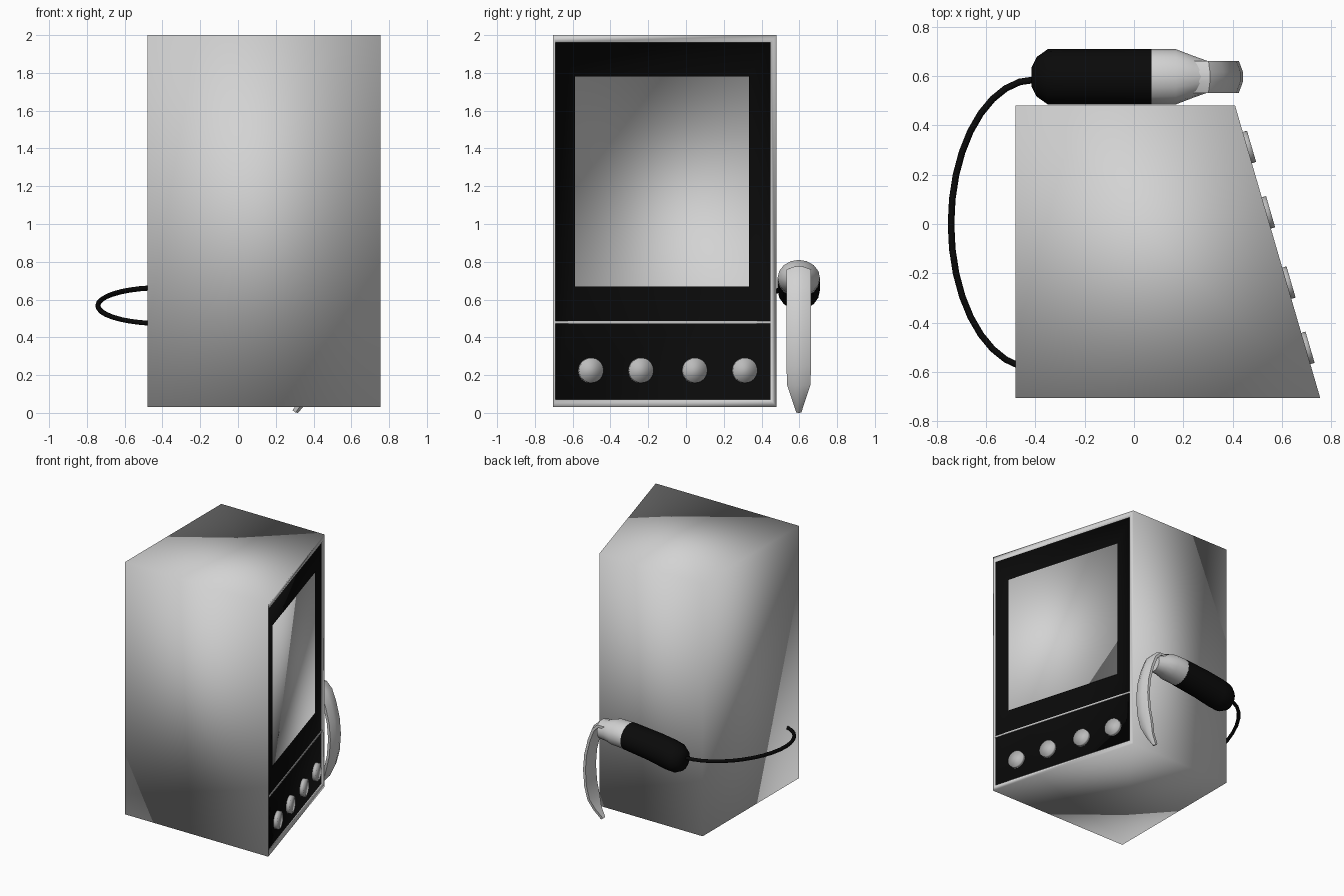
import bpy, bmesh, math
from mathutils import Vector, Matrix

cube = bpy.data.objects.get("Cube")
if cube:
    bpy.data.objects.remove(cube, do_unlink=True)


def material(name, value):
    m = bpy.data.materials.new(name)
    m.use_nodes = True
    colour = (value, value, value, 1)
    m.diffuse_color = colour
    m.node_tree.nodes["Principled BSDF"].inputs["Base Color"].default_value = colour
    return m


LIGHT = material("light grey", 0.65)
BLACK = material("black", 0.003)
STEEL = material("knob grey", 0.5)


def finish(name, bm, mats, angle=None):
    """Turn a bmesh into a smooth shaded object."""
    bmesh.ops.recalc_face_normals(bm, faces=bm.faces)
    for f in bm.faces:
        f.smooth = True
    mesh = bpy.data.meshes.new(name)
    bm.to_mesh(mesh)
    bm.free()
    for m in mats:
        mesh.materials.append(m)
    ob = bpy.data.objects.new(name, mesh)
    bpy.context.collection.objects.link(ob)
    if angle:
        bpy.ops.object.select_all(action='DESELECT')
        ob.select_set(True)
        bpy.context.view_layer.objects.active = ob
        bpy.ops.object.shade_smooth_by_angle(angle=math.radians(angle))
    return ob


def bridge(bm, a, b, mat=0):
    for i in range(len(a)):
        j = (i + 1) % len(a)
        bm.faces.new((a[i], a[j], b[j], b[i])).material_index = mat


def loft(bm, rings):
    loops = [[bm.verts.new(p) for p in ring] for ring in rings]
    for a, b in zip(loops, loops[1:]):
        bridge(bm, a, b)
    bm.faces.new(loops[0])
    bm.faces.new(loops[-1])


# Slanted control face of the monitor
BACK, FRONT, SIDE, LOW, HIGH = 0.48, -0.705, -0.48, 0.03, 2.0
SLOPE = 0.345 / 1.185
NORMAL = Vector((1, SLOPE, 0)).normalized()


def on_face(y, z, out=0):
    return Vector((0.41 + (BACK - y) * SLOPE, y, z)) + NORMAL * out


def face_loop(bm, y0, y1, z0, z1, out=0):
    corners = ((y0, z0), (y1, z0), (y1, z1), (y0, z1))
    return [bm.verts.new(on_face(y, z, out)) for y, z in corners]


# Monitor case with a recessed black panel and a recessed screen
bm = bmesh.new()
panel, screen = (-0.69, 0.45, 0.07, 1.96), (-0.585, 0.34, 0.67, 1.78)
outer = face_loop(bm, FRONT, BACK, LOW, HIGH)
loops = [outer, face_loop(bm, *panel), face_loop(bm, *panel, -0.01),
         face_loop(bm, *screen, -0.01), face_loop(bm, *screen, -0.02)]
for a, b, mat in zip(loops, loops[1:], (0, 0, 1, 1)):
    bridge(bm, a, b, mat)
bm.faces.new(loops[-1])
far = [bm.verts.new((SIDE, v.co.y, v.co.z)) for v in outer]
bridge(bm, far, outer)
bm.faces.new(far)
finish("monitor_case", bm, [LIGHT, BLACK])

# Thin divider between screen and controls
bm = bmesh.new()
loft(bm, [[on_face(y, z, out) for y, z in
           ((-0.69, 0.474), (0.45, 0.474), (0.45, 0.487), (-0.69, 0.487))]
          for out in (-0.012, -0.004)])
finish("panel_divider", bm, [LIGHT], 30)

# Row of control knobs
for n, y in enumerate((-0.505, -0.24, 0.045, 0.31)):
    bm = bmesh.new()
    place = Matrix.Translation(on_face(y, 0.225, 0.004)) @ \
        NORMAL.to_track_quat('Z', 'Y').to_matrix().to_4x4()
    bmesh.ops.create_cone(bm, cap_ends=True, segments=32, radius1=0.066,
                          radius2=0.066, depth=0.028, matrix=place)
    finish(f"knob_{n + 1}", bm, [STEEL])

# Handle: elliptical rings along x, each (x, centre z, y radius, z radius)
HAND_Y = 0.597


def tube(name, rings, mat):
    bm = bmesh.new()
    steps = [k * math.tau / 16 for k in range(16)]
    loft(bm, [[(x, HAND_Y + ry * math.cos(t), cz + rz * math.sin(t))
               for t in steps] for x, cz, ry, rz in rings])
    finish(name, bm, [mat], 50)


tube("handle_grip", [(-0.415, 0.645, 0.04, 0.045), (-0.395, 0.645, 0.08, 0.08),
                     (-0.35, 0.65, 0.112, 0.105), (-0.28, 0.662, 0.113, 0.113),
                     (-0.15, 0.685, 0.113, 0.107), (0.07, 0.71, 0.113, 0.1)], BLACK)
tube("handle_head", [(0.07, 0.71, 0.112, 0.099), (0.17, 0.715, 0.112, 0.095),
                     (0.24, 0.71, 0.085, 0.08), (0.31, 0.695, 0.06, 0.065)], LIGHT)

# Curved blade with a raised spine, tapering to the tip
path = [Vector(p) for p in ((0.23, 0.755), (0.3, 0.755), (0.345, 0.71), (0.38, 0.62),
                            (0.41, 0.5), (0.42, 0.38), (0.41, 0.25), (0.385, 0.15),
                            (0.35, 0.07), (0.3, 0.005))]
bm = bmesh.new()
rings = []
for i, p in enumerate(path):
    d = (path[min(i + 1, len(path) - 1)] - path[max(i - 1, 0)]).normalized()
    n = Vector((-d.y, d.x))
    w = 0.065 if p.y > 0.16 else 0.012 + 0.053 * p.y / 0.16
    section = ((-w, -0.015), (-w, 0.005), (-w * 0.3, 0.022),
               (w * 0.3, 0.022), (w, 0.005), (w, -0.015))
    ring = []
    for side, off in section:
        q = p + n * off
        ring.append((q.x, HAND_Y + side, max(q.y, 0)))
    rings.append(ring)
loft(bm, rings)
finish("blade", bm, [LIGHT], 40)

# Cable looping from the grip to the far side of the case
curve = bpy.data.curves.new("cable", 'CURVE')
curve.dimensions = '3D'
curve.bevel_depth = 0.0135
curve.bevel_resolution = 2
curve.use_fill_caps = True
line = curve.splines.new('POLY')
COUNT = 18
line.points.add(COUNT)
for k, pt in enumerate(line.points):
    t = math.pi * k / COUNT
    pt.co = (-0.405 - 0.337 * math.sin(t), 0.585 * math.cos(t),
             0.568 + 0.095 * math.cos(t), 1)
cable = bpy.data.objects.new("cable", curve)
curve.materials.append(BLACK)
bpy.context.collection.objects.link(cable)
